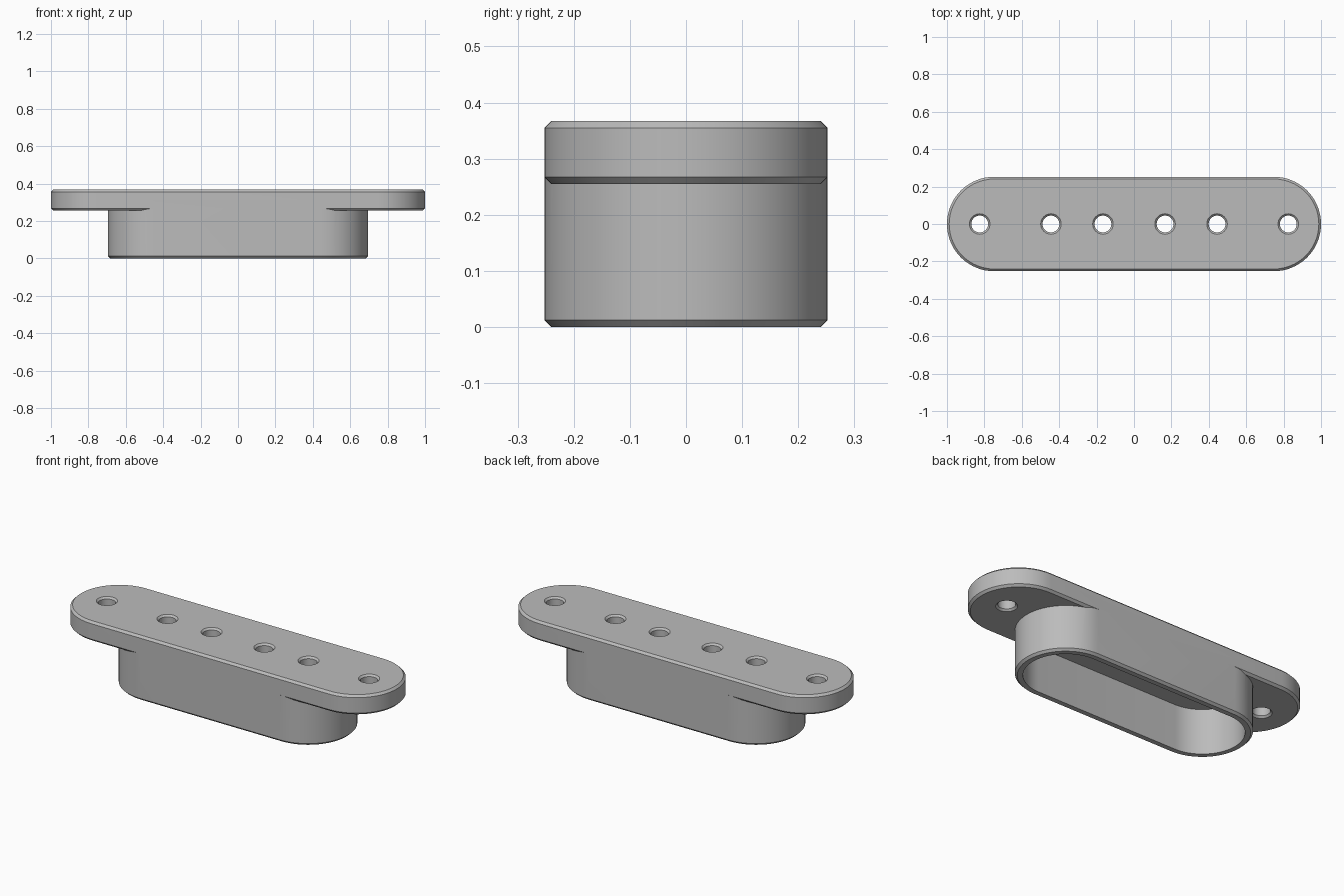
import bpy, bmesh, math

if "Cube" in bpy.data.objects:
    bpy.data.objects.remove(bpy.data.objects["Cube"])

R = 0.2525         # half width shared by plate and skirt
TOP = 0.367        # top of the plate
UNDER = 0.255      # underside of the plate
CH = 0.012         # chamfer
WALL = 0.04        # skirt wall thickness

grey = bpy.data.materials.new("plain grey")
grey.use_nodes = True
grey.diffuse_color = (0.5, 0.5, 0.5, 1)
grey.node_tree.nodes["Principled BSDF"].inputs["Base Color"].default_value = (0.5, 0.5, 0.5, 1)


def slot_ring(half, radius, z, cx=0.0, seg=32):
    """Rounded slot outline; half is the distance from centre to arc centre."""
    pts = []
    for side in (1, -1):
        for i in range(seg + 1):
            if half == 0 and i == seg:
                continue
            a = math.pi * (i / seg - 0.5)
            pts.append((cx + side * (half + radius * math.cos(a)), side * radius * math.sin(a), z))
    return pts


def loft(name, half, profile, cx=0.0, seg=32, closed=False):
    """Skin slot outlines through (radius, z) pairs; closed makes a hollow band."""
    bm = bmesh.new()
    rings = [[bm.verts.new(p) for p in slot_ring(half, r, z, cx, seg)] for r, z in profile]
    pairs = list(zip(rings, rings[1:]))
    if closed:
        pairs.append((rings[-1], rings[0]))
    else:
        bm.faces.new(rings[0])
        bm.faces.new(rings[-1])
    for a, b in pairs:
        n = len(a)
        for i in range(n):
            j = (i + 1) % n
            bm.faces.new((a[i], a[j], b[j], b[i]))
    bmesh.ops.recalc_face_normals(bm, faces=bm.faces)
    mesh = bpy.data.meshes.new(name)
    bm.to_mesh(mesh)
    bm.free()
    mesh.materials.append(grey)
    obj = bpy.data.objects.new(name, mesh)
    bpy.context.collection.objects.link(obj)
    return obj


def combine(target, tool, operation):
    mod = target.modifiers.new(operation.lower(), 'BOOLEAN')
    mod.operation, mod.solver, mod.object = operation, 'EXACT', tool
    bpy.context.view_layer.objects.active = target
    bpy.ops.object.modifier_apply(modifier=mod.name)
    bpy.data.objects.remove(tool)


# Long rounded plate with chamfered rims
body = loft("mounting_plate_with_skirt", 1 - R, [
    (R - CH, UNDER), (R, UNDER + CH), (R, TOP - CH), (R - CH, TOP)])

# Hollow skirt below, flush with the long sides of the plate
skirt = loft("skirt", 0.695 - R, [
    (R - CH, 0), (R, CH), (R, 0.31), (R - WALL, 0.31), (R - WALL, 0)], closed=True)
combine(body, skirt, 'UNION')

# Screw holes, countersunk slightly on both sides
hole, rim, over = 0.045, 0.055, 0.02
for x in (0.825, 0.444, 0.166):
    for side in (1, -1):
        cutter = loft("hole_cutter", 0, [
            (rim + over, UNDER - over), (hole, UNDER + rim - hole),
            (hole, TOP - rim + hole), (rim + over, TOP + over)], cx=side * x, seg=16)
        combine(body, cutter, 'DIFFERENCE')

bpy.ops.object.select_all(action='DESELECT')
body.select_set(True)
bpy.context.view_layer.objects.active = body
bpy.ops.object.shade_smooth_by_angle(angle=math.radians(30))
